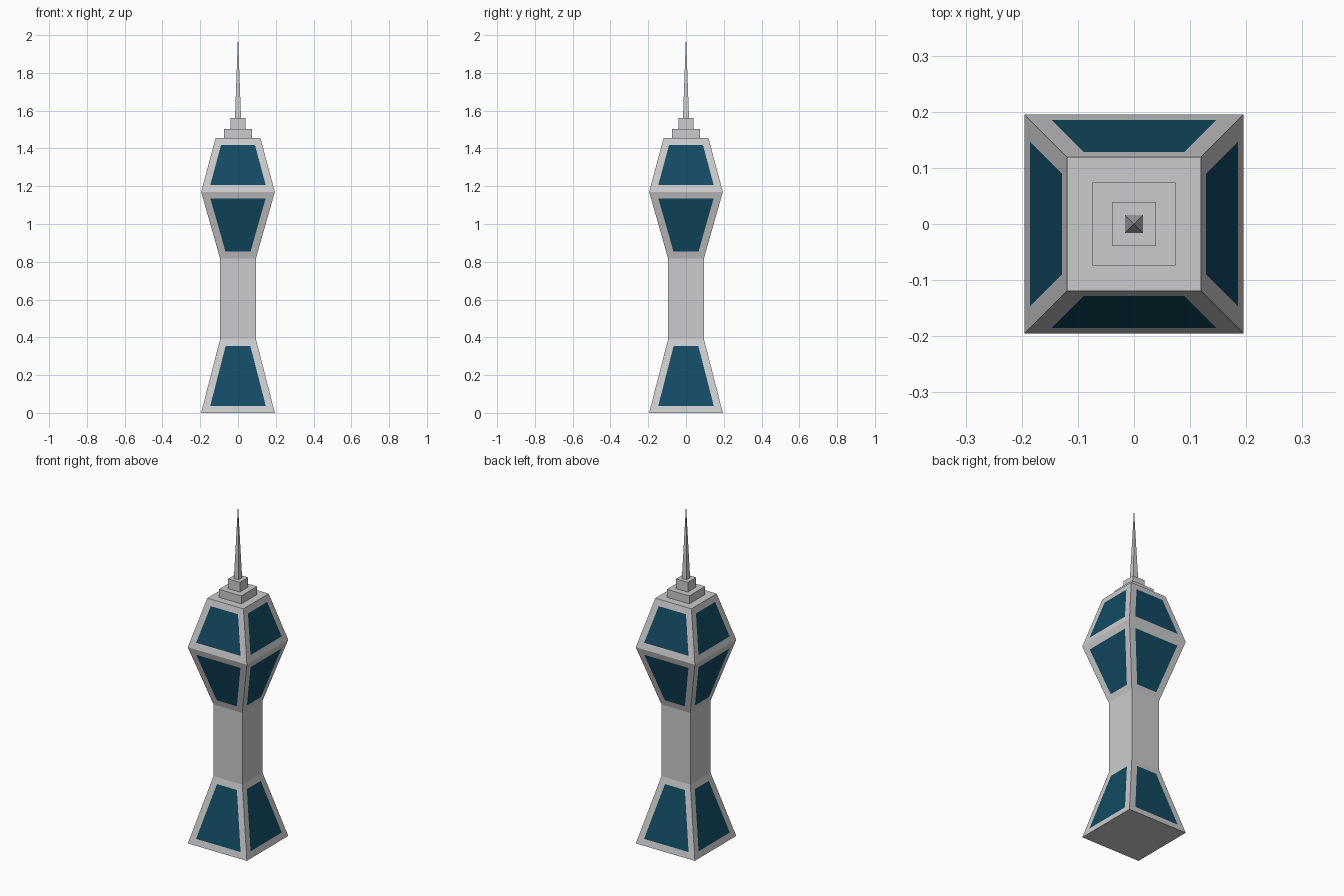
import bpy, bmesh, math

if "Cube" in bpy.data.objects:
    bpy.data.objects.remove(bpy.data.objects["Cube"])

glass = bpy.data.materials.new("blue_glass")
glass.diffuse_color = (0.006, 0.07, 0.125, 1)
glass.use_nodes = True
glass.node_tree.nodes["Principled BSDF"].inputs["Base Color"].default_value = glass.diffuse_color


def finish(name, bm, mat=None):
    me = bpy.data.meshes.new(name)
    bm.to_mesh(me)
    bm.free()
    if mat:
        me.materials.append(mat)
    ob = bpy.data.objects.new(name, me)
    bpy.context.collection.objects.link(ob)
    return ob


def square_loft(profile):
    """Stack square rings of (half width, z), with flat caps."""
    bm = bmesh.new()
    rings = [[bm.verts.new((sx * h, sy * h, z))
              for sx, sy in ((-1, -1), (1, -1), (1, 1), (-1, 1))] for h, z in profile]
    sides = []
    for a, b in zip(rings, rings[1:]):
        sides.append([bm.faces.new((a[i], a[(i + 1) % 4], b[(i + 1) % 4], b[i]))
                      for i in range(4)])
    bm.faces.new(rings[0][::-1])
    bm.faces.new(rings[-1])
    bm.normal_update()
    return bm, sides


# Tower body: flared foot, straight shaft, widened head
bm, sides = square_loft([(0.195, 0), (0.095, 0.39), (0.095, 0.818),
                         (0.195, 1.17), (0.119, 1.454)])
windows = sides[0] + sides[2] + sides[3]
bmesh.ops.inset_individual(bm, faces=windows, thickness=0.0375, use_even_offset=True)
for f in windows:
    f.tag = True

# Split the inset windows from the grey frame into their own object
panes = bmesh.new()
for f in windows:
    panes.faces.new([panes.verts.new(v.co) for v in f.verts])
bmesh.ops.delete(bm, geom=windows, context='FACES_ONLY')
finish("tower_frame", bm)
finish("window_panes", panes, glass)

# Stepped roof blocks
for name, h, z0, z1 in (("lower_roof_step", 0.074, 1.454, 1.502),
                        ("upper_roof_step", 0.039, 1.502, 1.56)):
    finish(name, square_loft([(h, z0), (h, z1)])[0])

# Four-sided spire
bpy.ops.mesh.primitive_cone_add(vertices=4, radius1=0.016 * math.sqrt(2), radius2=0,
                                depth=0.44, location=(0, 0, 1.78),
                                rotation=(0, 0, math.pi / 4))
bpy.context.object.name = "spire"
